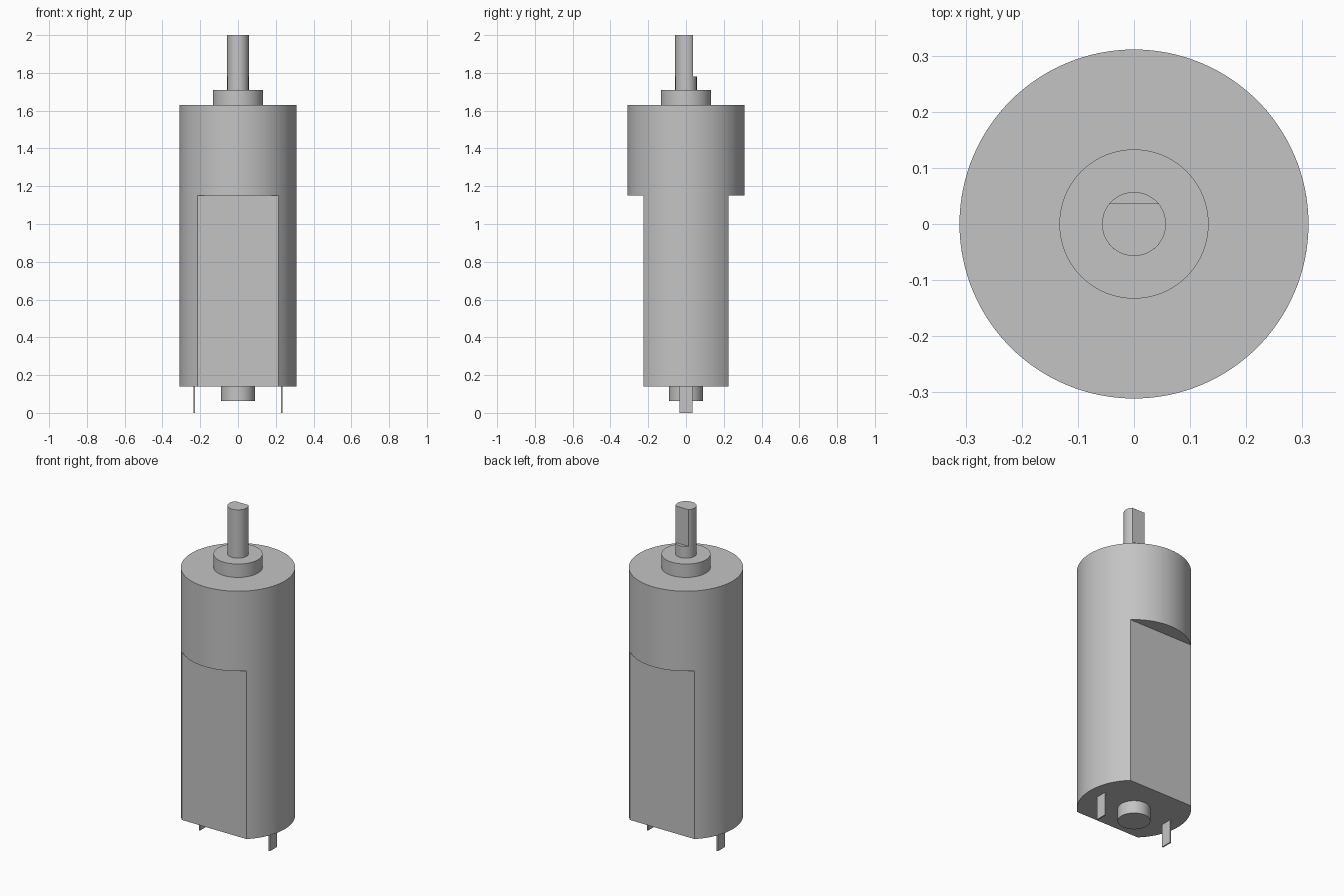
import bpy
import bmesh
from math import asin, cos, sin, pi, radians

cube = bpy.data.objects.get("Cube")
if cube:
    bpy.data.objects.remove(cube, do_unlink=True)

grey = bpy.data.materials.new("plain grey metal")
grey.use_nodes = True
colour = (0.55, 0.55, 0.55, 1)
grey.diffuse_color = colour
grey.node_tree.nodes["Principled BSDF"].inputs["Base Color"].default_value = colour


def arc(r, start, end, steps):
    return [(r * cos(start + (end - start) * i / steps),
             r * sin(start + (end - start) * i / steps)) for i in range(steps + 1)]


def circle(r, steps=96):
    return arc(r, 0, 2 * pi, steps)[:-1]


def extrude(name, outline, bottom, top):
    """Closed prism from a counter-clockwise outline."""
    bm = bmesh.new()
    base = bm.faces.new([bm.verts.new((x, y, bottom)) for x, y in outline])
    new = bmesh.ops.extrude_face_region(bm, geom=[base], use_keep_orig=True)["geom"]
    verts = [v for v in new if isinstance(v, bmesh.types.BMVert)]
    bmesh.ops.translate(bm, verts=verts, vec=(0, 0, top - bottom))
    bmesh.ops.recalc_face_normals(bm, faces=bm.faces)
    mesh = bpy.data.meshes.new(name)
    bm.to_mesh(mesh)
    bm.free()
    mesh.materials.append(grey)
    mesh.polygons.foreach_set("use_smooth", [True] * len(mesh.polygons))
    mesh.set_sharp_from_angle(angle=radians(30))
    obj = bpy.data.objects.new(name, mesh)
    bpy.context.collection.objects.link(obj)
    return obj


# Motor can with two flat sides, below a full round gearbox
R = 0.311
a = asin(0.225 / R)
extrude("motor_can", arc(R, -a, a, 32) + arc(R, pi - a, pi + a, 32), 0.14, 1.15)
extrude("gearbox", circle(R, 128), 1.15, 1.63)

# Bearing bosses at both ends
extrude("front_bearing", circle(0.133), 1.63, 1.71)
extrude("rear_bearing", circle(0.089), 0.063, 0.14)

# Output shaft: round at the root, D-shaped towards the tip
r = 0.057
a = asin(0.037 / r)
extrude("shaft_root", circle(r, 64), 1.71, 1.78)
extrude("shaft_tip", arc(r, pi - a, 2 * pi + a, 48), 1.78, 2.0)

# Solder terminals
for side, x in (("left", 0.232), ("right", -0.232)):
    w, d = 0.004, 0.034
    extrude(side + "_terminal", [(x - w, -d), (x + w, -d), (x + w, d), (x - w, d)], 0, 0.14)
